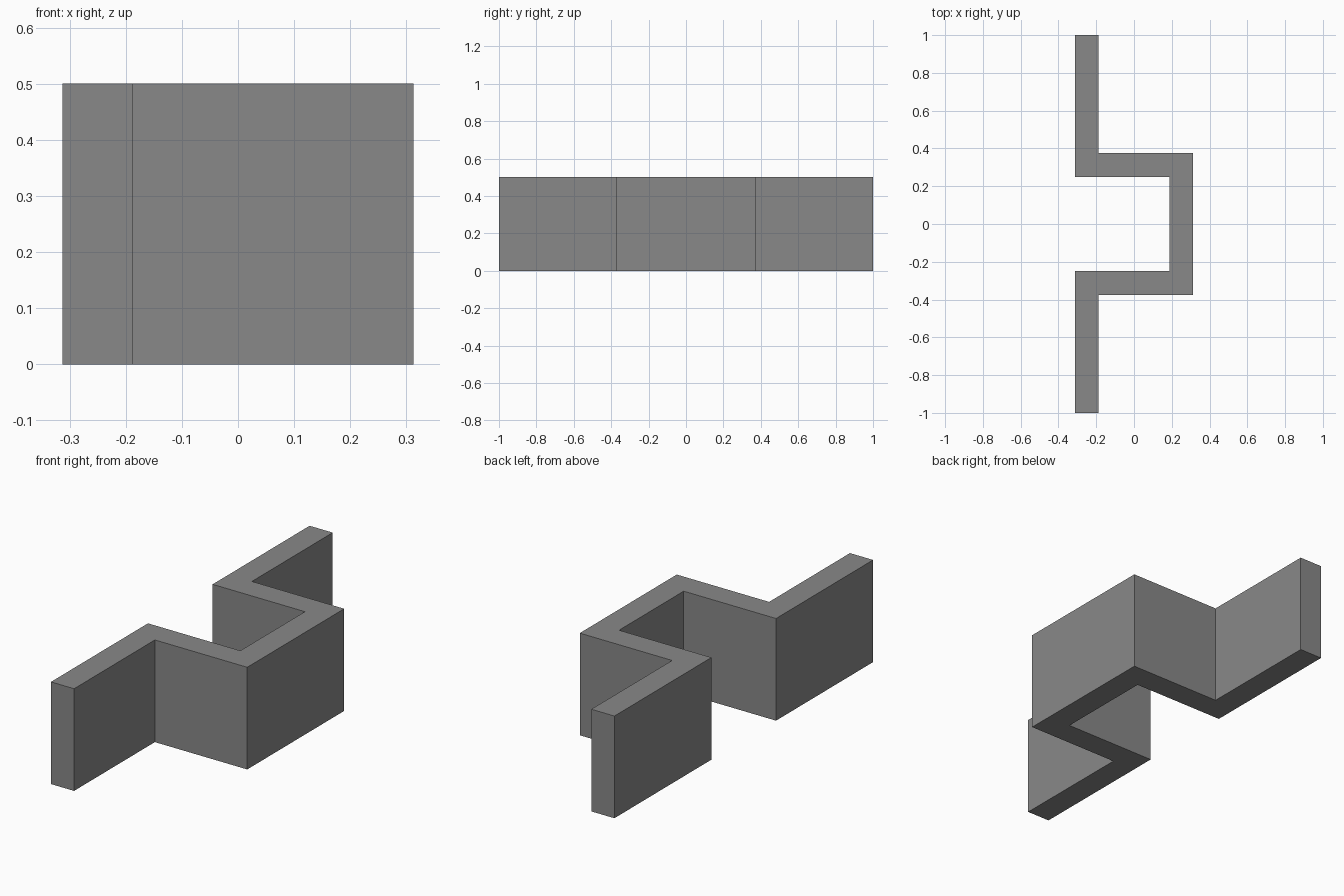
import bpy
import bmesh

cube = bpy.data.objects.get("Cube")
if cube:
    bpy.data.objects.remove(cube, do_unlink=True)

# Flat grey finish
grey = bpy.data.materials.new("mid_grey")
grey.use_nodes = True
colour = (0.25, 0.25, 0.25, 1)
grey.diffuse_color = colour
grey.node_tree.nodes["Principled BSDF"].inputs["Base Color"].default_value = colour

OUTER, INNER = 0.3125, 0.1875   # faces of the wall across x
FAR, NEAR = 0.375, 0.25         # faces of the step along y
HEIGHT = 0.5

# Half of the wall outline, mirrored in y to close the loop
outside = [(-INNER, 1), (-INNER, FAR), (OUTER, FAR)]
inside = [(INNER, NEAR), (-OUTER, NEAR), (-OUTER, 1)]


def mirrored(points):
    return [(x, -y) for x, y in reversed(points)]


outline = outside + mirrored(outside) + mirrored(inside) + inside

# Stepped wall: extrude the outline upward
bm = bmesh.new()
base = bm.faces.new([bm.verts.new((x, y, 0)) for x, y in outline])
result = bmesh.ops.extrude_face_region(bm, geom=[base], use_keep_orig=True)
top = [v for v in result["geom"] if isinstance(v, bmesh.types.BMVert)]
bmesh.ops.translate(bm, verts=top, vec=(0, 0, HEIGHT))
bmesh.ops.recalc_face_normals(bm, faces=bm.faces)

mesh = bpy.data.meshes.new("stepped_wall")
bm.to_mesh(mesh)
bm.free()
mesh.materials.append(grey)
wall = bpy.data.objects.new("stepped_wall", mesh)
bpy.context.collection.objects.link(wall)
